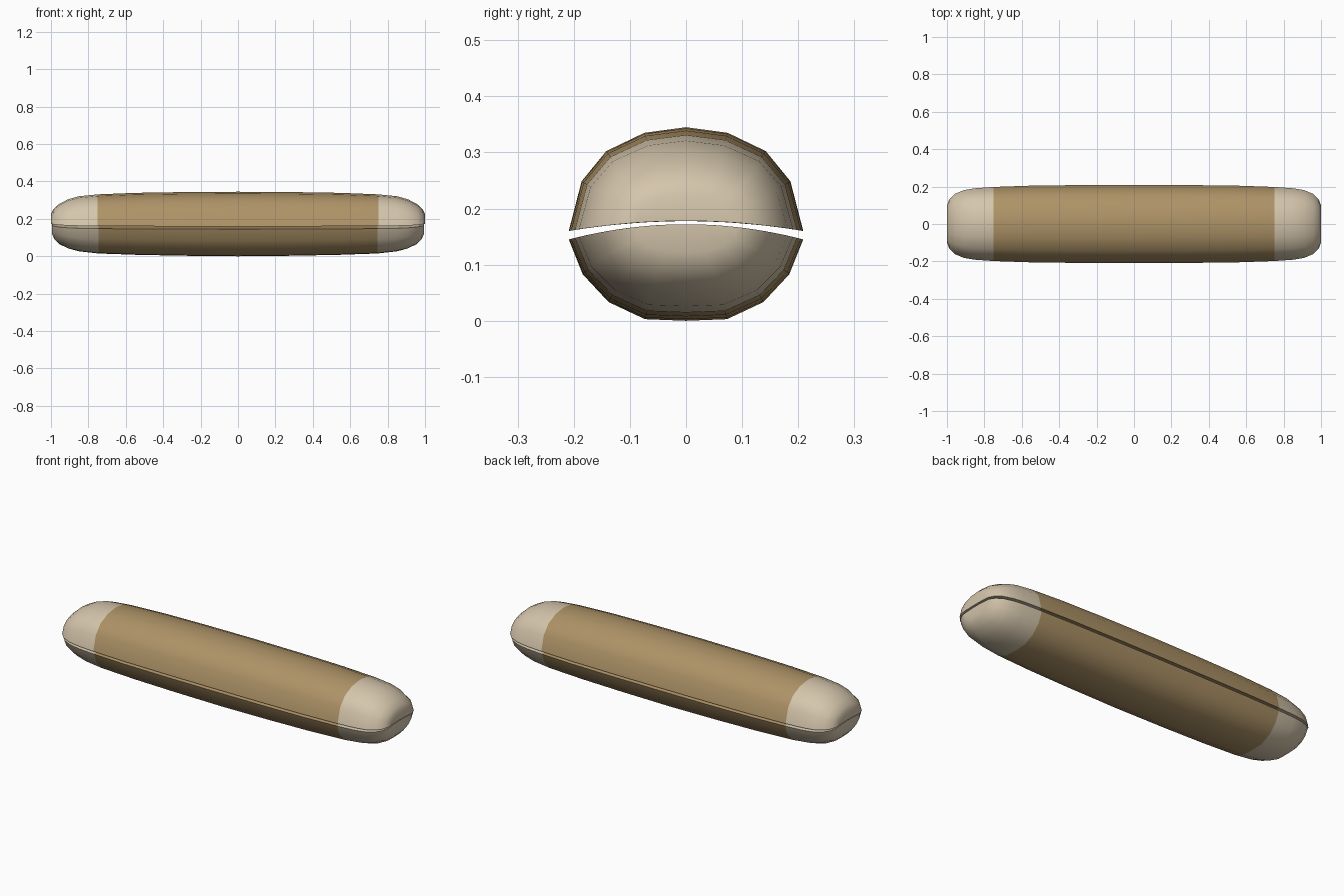
import bpy, bmesh, math

if "Cube" in bpy.data.objects:
    bpy.data.objects.remove(bpy.data.objects["Cube"])

def material(name, rgb):
    m = bpy.data.materials.new(name)
    m.diffuse_color = (*rgb, 1)
    m.use_nodes = True
    m.node_tree.nodes["Principled BSDF"].inputs["Base Color"].default_value = m.diffuse_color
    return m

crust = material("brown crust", (0.42, 0.29, 0.135))
bread = material("cream bread", (0.66, 0.56, 0.41))

# stations along the length: x, half width, top height, bottom height
HALF = [(0, .209, .345, 0), (.3, .208, .343, .003), (.55, .205, .339, .008),
        (.75, .198, .331, .015), (.85, .191, .321, .026), (.91, .181, .304, .041),
        (.96, .160, .277, .065), (.988, .131, .251, .093), (1.0, .10, .225, .122)]
STATIONS = [(-x, w, t, b) for x, w, t, b in reversed(HALF[1:])] + HALF

# half cross-sections: fraction of width, fraction of height from the cut
TOP = [(1, 0), (.89, .48), (.68, .77), (.355, .946), (0, 1)]
BOTTOM = [(1, 0), (.88, .43), (.66, .77), (.35, .98), (0, 1)]


def make_half(name, profile, crest, drop, col, length):
    """Loft one half of the bun with a gently domed cut face."""
    cut = lambda y: crest - drop * (y / .209) ** 2
    bm = bmesh.new()
    rings = []
    full = profile + [(-u, v) for u, v in reversed(profile[:-1])]
    for s in STATIONS:
        x, w, end = s[0] * length, s[1], s[col]
        edge = cut(w)
        pts = [(x, u * w, edge + v * (end - edge)) for u, v in full]
        pts += [(x, u * w, cut(u * w)) for u, v in reversed(full[1:-1])]
        rings.append([bm.verts.new(p) for p in pts])
    n = len(rings[0])
    for a, b in zip(rings, rings[1:]):
        for i in range(n):
            j = (i + 1) % n
            bm.faces.new((a[i], a[j], b[j], b[i]))
    # end caps as strips between crust and cut
    k = len(full)
    for r in (rings[0], rings[-1]):
        low = [r[0]] + list(reversed(r[k:])) + [r[k - 1]]
        low = [r[0]] + [r[n - i] for i in range(1, k - 1)] + [r[k - 1]]
        for i in range(k - 1):
            quad = [r[i], r[i + 1], low[i + 1], low[i]]
            bm.faces.new(list(dict.fromkeys(quad)))
    bmesh.ops.recalc_face_normals(bm, faces=bm.faces)
    # pale ends
    for f in bm.faces:
        f.material_index = int(abs(f.calc_center_median().x) > .75)
    me = bpy.data.meshes.new(name)
    bm.to_mesh(me)
    bm.free()
    me.materials.append(crust)
    me.materials.append(bread)
    ob = bpy.data.objects.new(name, me)
    bpy.context.collection.objects.link(ob)
    bpy.ops.object.select_all(action='DESELECT')
    ob.select_set(True)
    bpy.context.view_layer.objects.active = ob
    bpy.ops.object.shade_smooth_by_angle(angle=math.radians(70))
    return ob


make_half("bun_top", TOP, .178, .018, 2, 1.0)
make_half("bun_bottom", BOTTOM, .172, .027, 3, .995)
